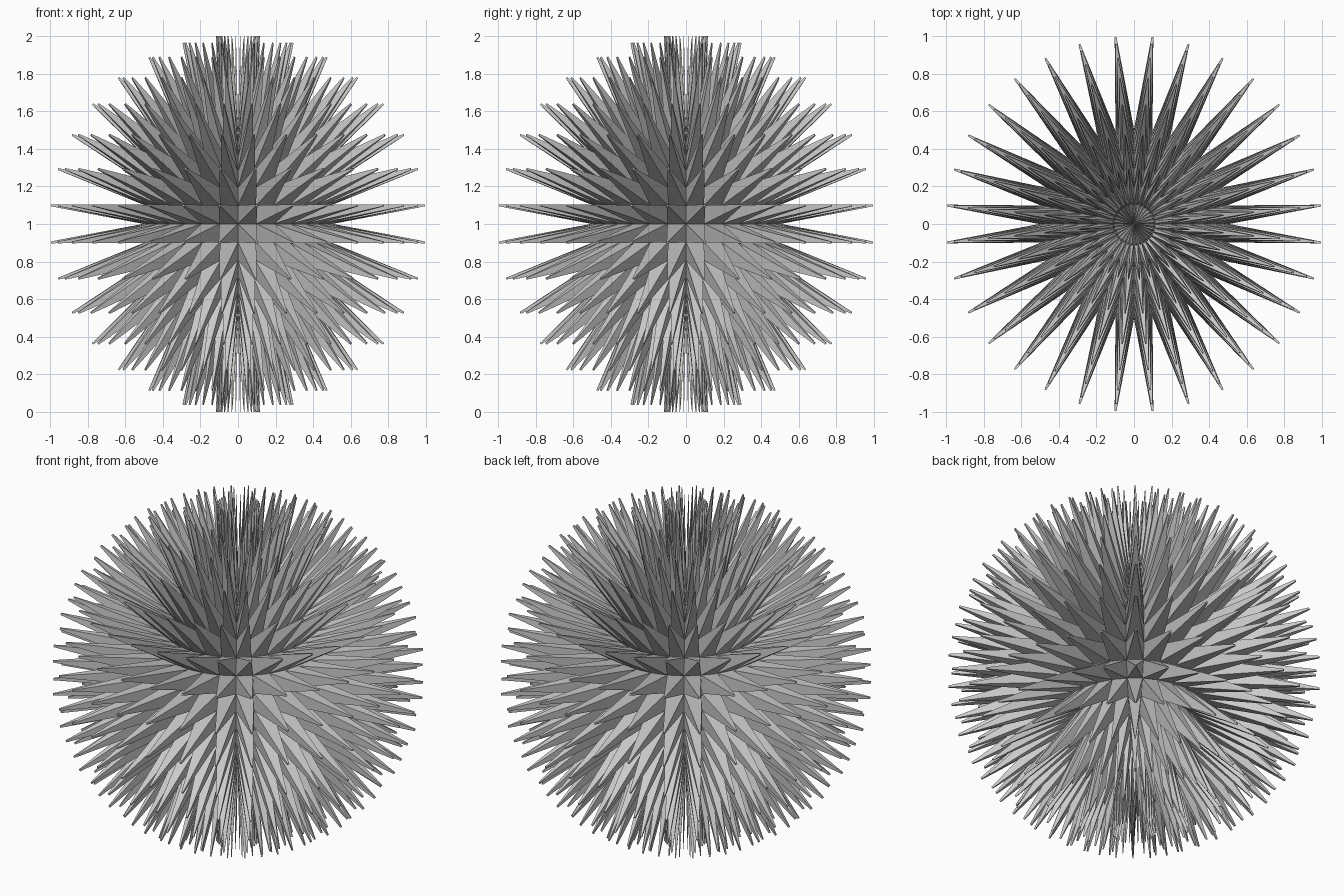
import bpy, bmesh

if "Cube" in bpy.data.objects:
    bpy.data.objects.remove(bpy.data.objects["Cube"])

SEGMENTS, RINGS = 32, 16
RADIUS = 0.5045      # core ball radius
LENGTH = 0.5045      # spike length
TIP = 0.1            # tip size relative to spike base

# Core ball
bm = bmesh.new()
bmesh.ops.create_uvsphere(bm, u_segments=SEGMENTS, v_segments=RINGS, radius=RADIUS)
bm.normal_update()

# Every face of the ball grows into a tapered spike along its normal
core = list(bm.faces)
for face in core:
    base = list(face.verts)
    centre = face.calc_center_median()
    top = centre + face.normal * LENGTH
    tip = [bm.verts.new(top + (v.co - centre) * TIP) for v in base]
    n = len(base)
    for i in range(n):
        j = (i + 1) % n
        bm.faces.new((base[i], base[j], tip[j], tip[i]))
    bm.faces.new(tip)
bmesh.ops.delete(bm, geom=core, context='FACES_ONLY')

# Stand the ball on the ground
low = min(v.co.z for v in bm.verts)
bmesh.ops.translate(bm, verts=bm.verts, vec=(0, 0, -low))

mesh = bpy.data.meshes.new("spiky_ball")
bm.to_mesh(mesh)
bm.free()
ball = bpy.data.objects.new("spiky_ball", mesh)
bpy.context.collection.objects.link(ball)

grey = bpy.data.materials.new("light_grey")
grey.diffuse_color = (0.6, 0.6, 0.6, 1)
grey.use_nodes = True
grey.node_tree.nodes["Principled BSDF"].inputs["Base Color"].default_value = grey.diffuse_color
mesh.materials.append(grey)
